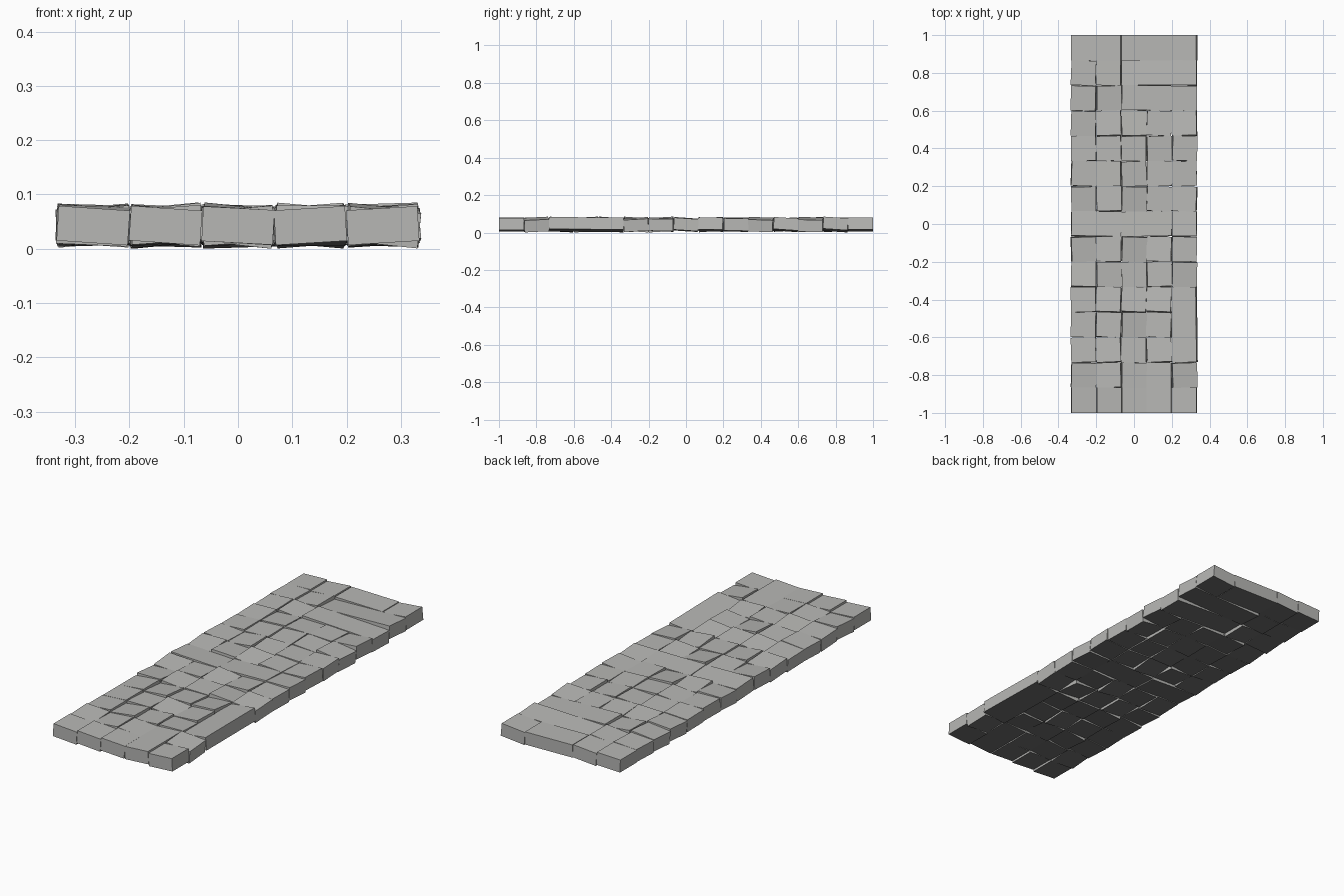
import bpy, bmesh, random
from mathutils import Matrix, Euler, Vector

if "Cube" in bpy.data.objects:
    bpy.data.objects.remove(bpy.data.objects["Cube"])

random.seed(7)
COLS, ROWS = 5, 15
CELL = 2 / ROWS
THICK = 0.064
MID_Z = 0.046


def material(name, colour):
    mat = bpy.data.materials.new(name)
    mat.diffuse_color = (*colour, 1)
    mat.use_nodes = True
    mat.node_tree.nodes["Principled BSDF"].inputs["Base Color"].default_value = mat.diffuse_color
    return mat


stone = material("grey stone", (0.475, 0.475, 0.46))
underside = material("dark underside", (0.16, 0.16, 0.16))

# Larger slabs: (row from back, column): (rows, columns)
large = {
    (0, 2): (1, 2), (1, 2): (1, 3), (2, 2): (1, 3),
    (7, 0): (1, 2), (7, 2): (1, 2),
    (10, 4): (3, 1), (13, 3): (2, 1),
}


def add_block(bm, row, col, h, w):
    sx, sy = w * CELL, h * CELL
    x = (col + w / 2 - COLS / 2) * CELL
    y = 1 - (row + h / 2) * CELL
    at_end = row == 0 or row + h == ROWS
    # End stones keep a straight outer face; the others tip and twist
    rx = 0 if at_end else random.uniform(-0.08, 0.08) / h
    ry = random.uniform(-0.11, 0.11) / w
    rz = 0 if at_end else random.uniform(-0.05, 0.05) / max(h, w)
    mat = (Matrix.Translation(Vector((x, y, MID_Z)))
           @ Euler((rx, ry, rz)).to_matrix().to_4x4()
           @ Matrix.Diagonal((sx - 0.002, sy if at_end else sy - 0.002, THICK, 1)))
    bmesh.ops.create_cube(bm, size=1, matrix=mat)


# Paving stones on a grid
bm = bmesh.new()
used = set()
for row in range(ROWS):
    for col in range(COLS):
        if (row, col) in used:
            continue
        h, w = large.get((row, col), (1, 1))
        used.update((row + i, col + j) for i in range(h) for j in range(w))
        add_block(bm, row, col, h, w)

# Dark undersides
bm.normal_update()
for f in bm.faces:
    f.material_index = 1 if f.normal.z < -0.7 else 0

# Rest the path on the ground
low = min(v.co.z for v in bm.verts)
bmesh.ops.translate(bm, vec=(0, 0, -low), verts=bm.verts)

mesh = bpy.data.meshes.new("paving_stones")
bm.to_mesh(mesh)
bm.free()
mesh.materials.append(stone)
mesh.materials.append(underside)
path = bpy.data.objects.new("paving_stones", mesh)
bpy.context.collection.objects.link(path)
